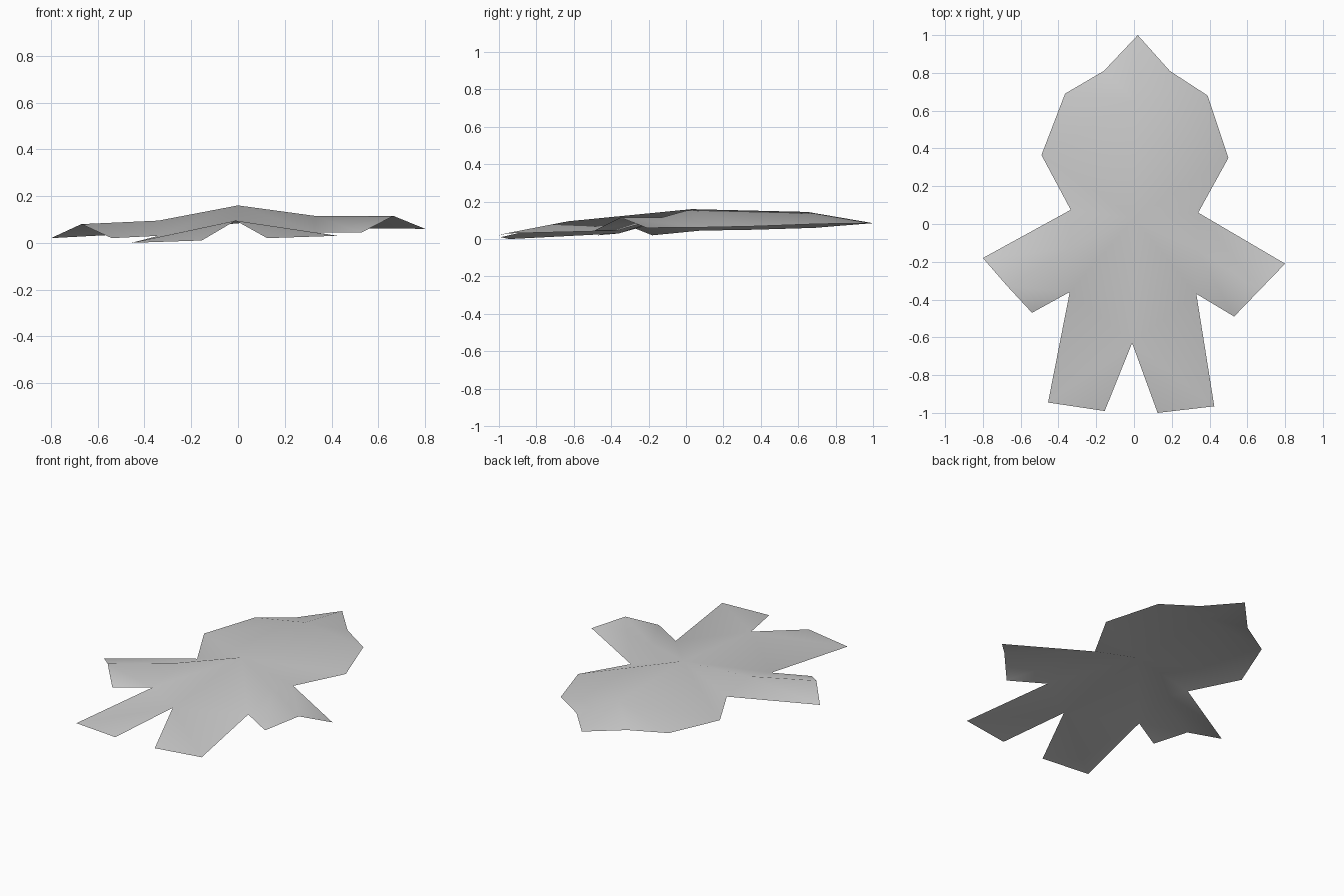
import bpy

if "Cube" in bpy.data.objects:
    bpy.data.objects.remove(bpy.data.objects["Cube"])

# Outline and ridge points of the draped sheet
P = {
    "tip": (0.02, 1.0, 0.085), "spine": (0.0, 0.03, 0.16), "crown": (0.01, 0.65, 0.145),
    "crotch": (-0.01, -0.63, 0.095),
    # left half
    "brow_l": (-0.16, 0.81, 0.07), "temple_l": (-0.365, 0.69, 0.06), "cheek_l": (-0.49, 0.365, 0.05),
    "neck_l": (-0.335, 0.075, 0.045), "hand_l": (-0.80, -0.18, 0.02), "palm_l": (-0.67, -0.33, 0.08),
    "thumb_l": (-0.54, -0.47, 0.02), "shoulder_l": (-0.34, -0.13, 0.095), "armpit_l": (-0.34, -0.36, 0.03),
    "heel_l": (-0.455, -0.945, 0.0), "toe_l": (-0.155, -0.99, 0.01),
    # right half
    "brow_r": (0.19, 0.81, 0.083), "temple_r": (0.39, 0.68, 0.08), "cheek_r": (0.50, 0.35, 0.068),
    "neck_r": (0.34, 0.06, 0.062), "hand_r": (0.80, -0.21, 0.06), "palm_r": (0.665, -0.35, 0.115),
    "thumb_r": (0.53, -0.49, 0.045), "shoulder_r": (0.33, -0.13, 0.115), "armpit_r": (0.33, -0.37, 0.045),
    "heel_r": (0.425, -0.965, 0.03), "toe_r": (0.125, -1.0, 0.02),
}
names = list(P)

# Faces of one half; "*" marks a point that has a mirrored partner
HALF = [
    "tip crown brow*", "brow* crown temple*", "temple* crown cheek*",
    "crown spine cheek*", "cheek* spine neck*",
    "spine shoulder* neck*", "neck* shoulder* palm* hand*",
    "shoulder* armpit* thumb* palm*", "spine armpit* shoulder*",
    "spine crotch armpit*", "crotch heel* armpit*", "crotch toe* heel*",
]
faces = []
for side in "lr":
    for f in HALF:
        idx = [names.index(n.replace("*", "_" + side)) for n in f.split()]
        faces.append(idx[::-1] if side == "l" else idx)

mesh = bpy.data.meshes.new("hide_sheet")
mesh.from_pydata(list(P.values()), [], faces)
mesh.update()
# Make every face look upward
if sum(p.normal.z for p in mesh.polygons) < 0:
    mesh.flip_normals()
mesh.shade_smooth()

grey = bpy.data.materials.new("light_grey")
grey.diffuse_color = (0.6, 0.6, 0.6, 1)
grey.use_nodes = True
grey.node_tree.nodes["Principled BSDF"].inputs["Base Color"].default_value = grey.diffuse_color
mesh.materials.append(grey)
sheet = bpy.data.objects.new("hide_sheet", mesh)
bpy.context.collection.objects.link(sheet)
